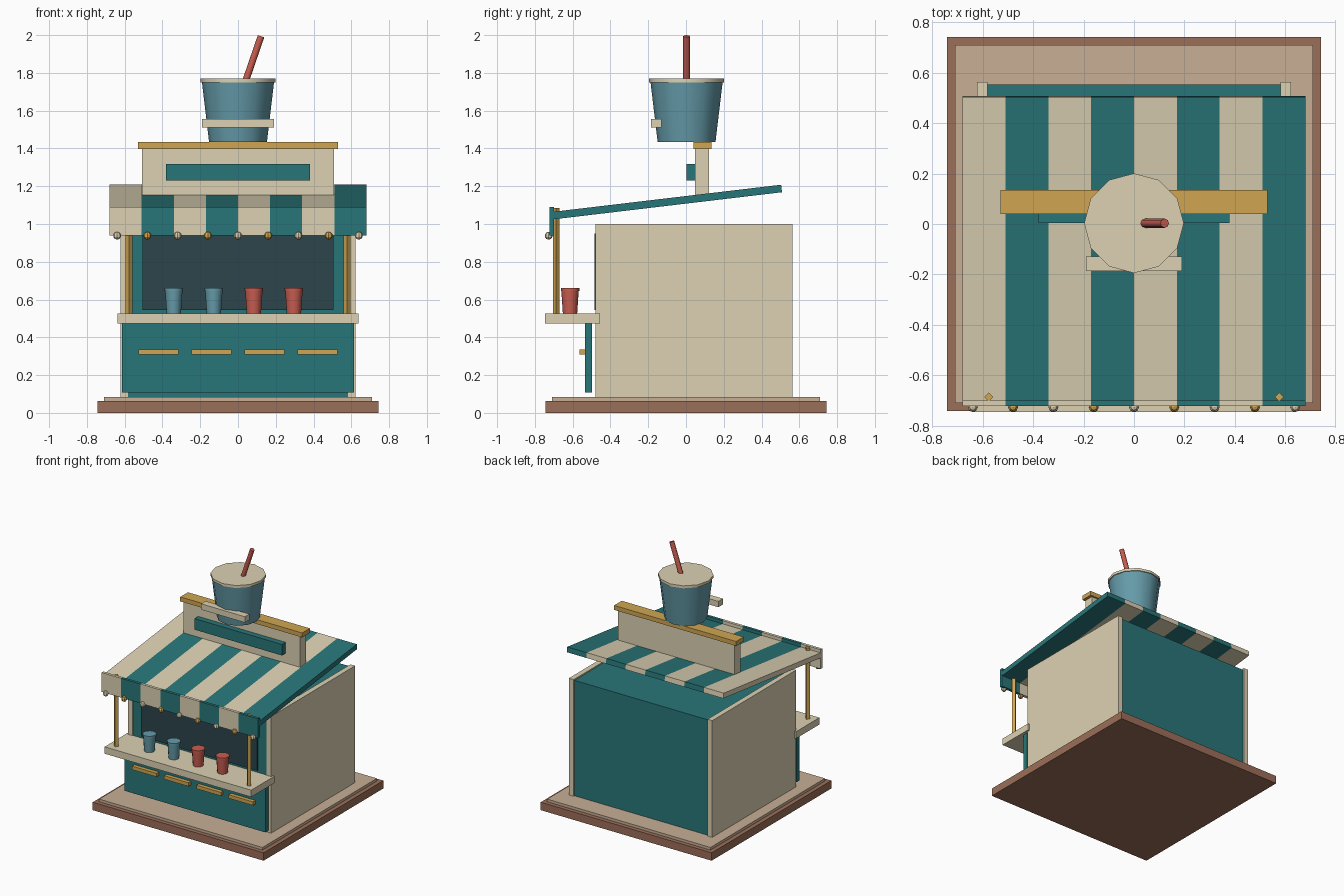
import bpy
from math import radians, pi, atan2
from mathutils import Vector

if "Cube" in bpy.data.objects:
    bpy.data.objects.remove(bpy.data.objects["Cube"])


def mat(name, r, g, b):
    m = bpy.data.materials.new(name)
    m.diffuse_color = (r, g, b, 1)
    m.use_nodes = True
    m.node_tree.nodes["Principled BSDF"].inputs["Base Color"].default_value = m.diffuse_color
    return m


TEAL = mat("teal", 0.022, 0.18, 0.19)
CREAM = mat("cream", 0.72, 0.64, 0.45)
GOLD = mat("gold", 0.63, 0.38, 0.085)
BROWN = mat("brown", 0.33, 0.156, 0.10)
TAN = mat("tan", 0.57, 0.43, 0.30)
BLUE = mat("blue", 0.13, 0.33, 0.40)
RED = mat("red", 0.58, 0.11, 0.08)
DARK = mat("dark", 0.025, 0.058, 0.072)


def finish(name, m):
    ob = bpy.context.object
    ob.name = name
    ob.data.materials.append(m)
    return ob


def box(name, x, y, z, m):
    """Box from (min, max) ranges."""
    bpy.ops.mesh.primitive_cube_add(size=1, location=[(a + b) / 2 for a, b in (x, y, z)])
    ob = finish(name, m)
    ob.scale = [b - a for a, b in (x, y, z)]
    bpy.ops.object.transform_apply(location=False, rotation=False)
    return ob


def cone(name, x, y, z, r1, r2, m, sides=12, smooth=True):
    """Tapered cylinder over the z range."""
    bpy.ops.mesh.primitive_cone_add(vertices=sides, radius1=r1, radius2=r2,
                                    depth=z[1] - z[0], location=(x, y, (z[0] + z[1]) / 2))
    ob = finish(name, m)
    if smooth:
        bpy.ops.object.shade_smooth_by_angle(angle=radians(40))
    return ob


# Base
box("base_plinth", (-.743, .743), (-.743, .743), (0, .062), BROWN)
box("base_floor", (-.71, .71), (-.71, .71), (.062, .083), TAN)

# Booth body, side walls and window
box("booth_body", (-.585, .585), (-.474, .553), (.083, .99), TEAL)
for side in (-1, 1):
    box("side_wall", sorted((side * .582, side * .623)), (-.478, .564), (.083, 1.0), CREAM)
box("window", (-.505, .505), (-.485, -.47), (.545, .95), DARK)

# Counter, front panel and trim strips
box("counter", (-.637, .637), (-.746, -.455), (.473, .527), CREAM)
box("front_panel", (-.613, .613), (-.535, -.497), (.108, .475), TEAL)
for i in range(4):
    x = -.42 + .28 * i
    box("trim_strip", (x - .106, x + .106), (-.565, -.53), (.308, .336), GOLD)

# Small cups on the counter
for i in range(4):
    x = -.34 + .212 * i
    m = BLUE if i < 2 else RED
    cone("small_cup", x, -.614, (.527, .648), .038, .046, m)
    cone("small_cup_lid", x, -.614, (.645, .66), .049, .049, m)

# Awning posts
for side in (-1, 1):
    cone("awning_post", side * .577, -.687, (.527, 1.085), .018, .018, GOLD, 4, False)

# Striped awning and valance
front, back = Vector((0, -.70, 1.045)), Vector((0, .506, 1.188))
for i in range(8):
    x = -.68 + .17 * i
    m = TEAL if i % 2 else CREAM
    c, d = (front + back) / 2, back - front
    ob = box("awning_stripe", (x, x + .17), (c.y - d.length / 2, c.y + d.length / 2),
             (c.z - .02, c.z + .02), m)
    ob.rotation_euler.x = atan2(d.z, d.y)
    box("valance_flap", (x, x + .17), (-.722, -.70), (.938, 1.09), m)

# String of bulbs
for i in range(9):
    bpy.ops.mesh.primitive_uv_sphere_add(segments=8, ring_count=5, radius=.021,
                                         location=(-.64 + .16 * i, -.727, .938))
    finish("bulb", GOLD if i % 2 else CREAM)

# Roof sign
box("sign_board", (-.507, .507), (.048, .122), (1.15, 1.40), CREAM)
box("sign_cap", (-.53, .53), (.04, .135), (1.398, 1.433), GOLD)
box("sign_plaque", (-.38, .38), (.003, .05), (1.23, 1.317), TEAL)

# Giant cup with lid, band and straw
cone("giant_cup", 0, .003, (1.433, 1.752), .153, .191, BLUE)
cone("giant_cup_lid", 0, .003, (1.75, 1.77), .198, .198, CREAM)
box("giant_cup_band", (-.19, .19), (-.186, -.13), (1.51, 1.556), CREAM)
a, b = Vector((.033, .003, 1.735)), Vector((.122, .003, 1.994))
bpy.ops.mesh.primitive_cylinder_add(vertices=8, radius=.018, depth=(b - a).length,
                                    location=(a + b) / 2)
straw = finish("straw", RED)
straw.rotation_euler.y = atan2(b.x - a.x, b.z - a.z)
bpy.ops.object.shade_smooth_by_angle(angle=radians(50))
